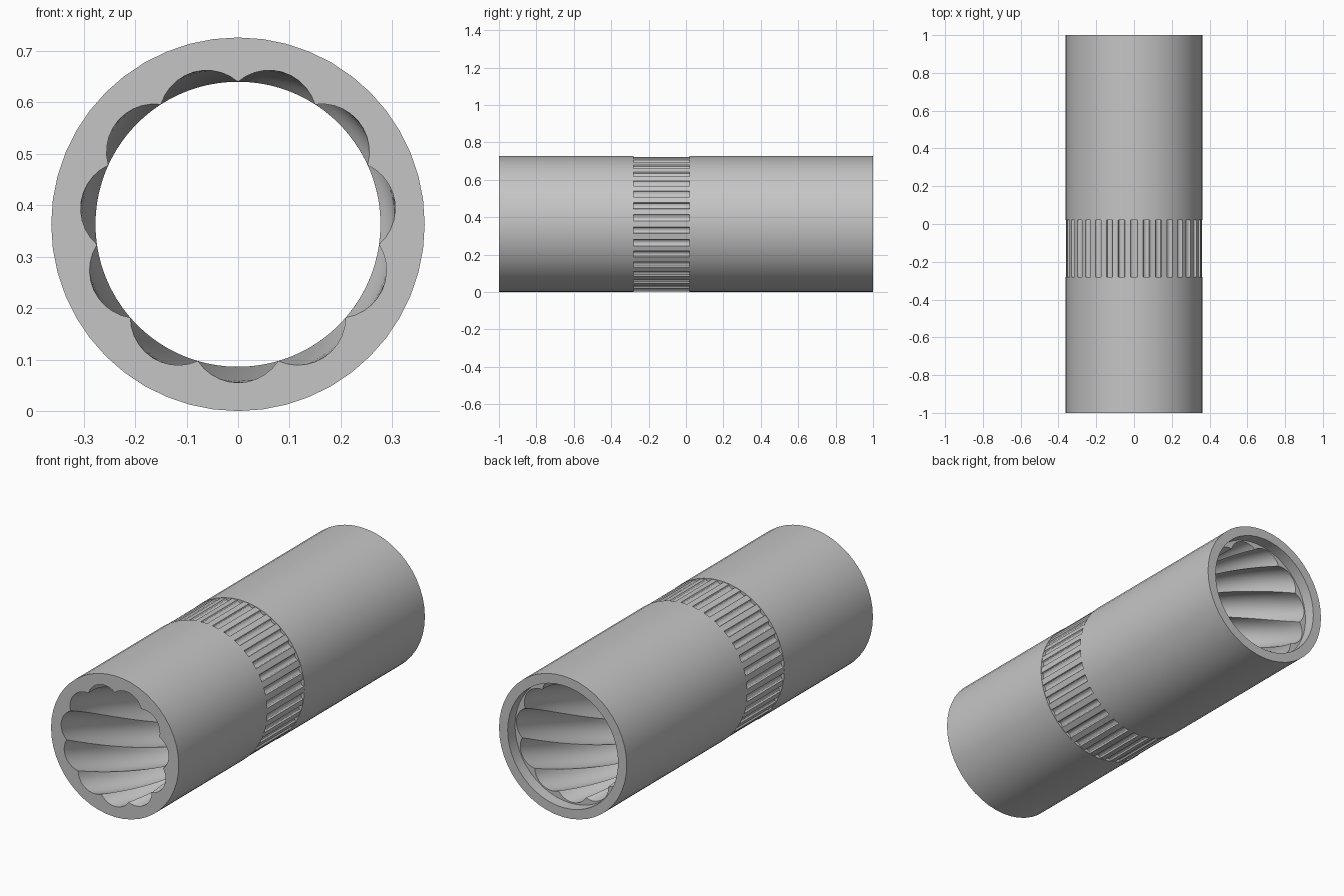
import bpy
import bmesh
import math

cube = bpy.data.objects.get("Cube")
if cube:
    bpy.data.objects.remove(cube, do_unlink=True)

RADIUS = 0.363          # outer radius, also the height of the axis
LOBES, LOBE_STEPS = 11, 10
CUSP_R, LOBE_R = 0.277, 0.308
TWIST = math.radians(100)   # flute rotation per unit of length
RIBS, RIB_R, GROOVE = 34, 0.3605, 0.014
FRONT, BACK, LEDGE = -1.0, 1.0, 0.94
BAND = (-0.28, 0.02)

grey = bpy.data.materials.new("steel_grey")
grey.use_nodes = True
colour = (0.56, 0.56, 0.56, 1)
grey.diffuse_color = colour
grey.node_tree.nodes["Principled BSDF"].inputs["Base Color"].default_value = colour


def circle(radius, sides=48):
    return [(radius, 2 * math.pi * i / sides) for i in range(sides)]


def fluted(turn):
    """Ring of circular-arc lobes meeting in sharp cusps."""
    half = math.pi / LOBES
    width = CUSP_R * math.sin(half)
    rise = LOBE_R - CUSP_R * math.cos(half)
    arc = (width ** 2 + rise ** 2) / (2 * rise)
    sweep = math.asin(width / arc)
    points = []
    for k in range(LOBES):
        middle = -math.pi / 2 + 2 * half * k + turn
        for s in range(LOBE_STEPS):
            a = sweep * (2 * s / LOBE_STEPS - 1)
            u, v = LOBE_R - arc + arc * math.cos(a), arc * math.sin(a)
            points.append((math.hypot(u, v), middle + math.atan2(v, u)))
    return points


def ribbed():
    """Ring of flat ribs parted by rounded grooves."""
    pitch = 2 * math.pi / RIBS
    return [(RIB_R - GROOVE * math.sqrt(1 - u * u), math.pi / 2 + pitch * (k + 0.27 * u))
            for k in range(RIBS) for u in (-1, -0.85, -0.45, 0, 0.45, 0.85, 1)]


bm = bmesh.new()


def ring(points, y):
    return [bm.verts.new((r * math.cos(a), y, RADIUS + r * math.sin(a))) for r, a in points]


def wall(*rings):
    for a, b in zip(rings, rings[1:]):
        for i in range(len(a)):
            j = (i + 1) % len(a)
            bm.faces.new((a[i], a[j], b[j], b[i]))


def annulus(outer, inner):
    edges = [bm.edges.get((loop[i - 1], loop[i])) for loop in (outer, inner) for i in range(len(loop))]
    bmesh.ops.triangle_fill(bm, edges=edges, use_beauty=True, use_dissolve=False, normal=(0, 1, 0))


# Outer barrel, front and rear lengths
front_outer, front_end = ring(circle(RADIUS), FRONT), ring(circle(RADIUS), BAND[0])
rear_start, rear_outer = ring(circle(RADIUS), BAND[1]), ring(circle(RADIUS), BACK)
wall(front_outer, front_end)
wall(rear_start, rear_outer)

# Ribbed grip band
band_front, band_rear = ring(ribbed(), BAND[0]), ring(ribbed(), BAND[1])
wall(band_front, band_rear)
annulus(front_end, band_front)
annulus(rear_start, band_rear)

# Twisted fluted bore
steps = 64
bore = []
for i in range(steps + 1):
    d = (LEDGE - FRONT) * i / steps
    bore.append(ring(fluted(TWIST * d), FRONT + d))
wall(*bore)
annulus(front_outer, bore[0])

# Shallow round recess at the rear mouth
recess_floor, recess_mouth = ring(circle(0.314), LEDGE), ring(circle(0.314), BACK)
wall(recess_floor, recess_mouth)
annulus(recess_floor, bore[-1])
annulus(rear_outer, recess_mouth)

bmesh.ops.recalc_face_normals(bm, faces=bm.faces)
mesh = bpy.data.meshes.new("fluted_sleeve")
bm.to_mesh(mesh)
bm.free()
mesh.materials.append(grey)
sleeve = bpy.data.objects.new("fluted_sleeve", mesh)
bpy.context.collection.objects.link(sleeve)

bpy.ops.object.select_all(action='DESELECT')
sleeve.select_set(True)
bpy.context.view_layer.objects.active = sleeve
bpy.ops.object.shade_smooth_by_angle(angle=math.radians(30))
